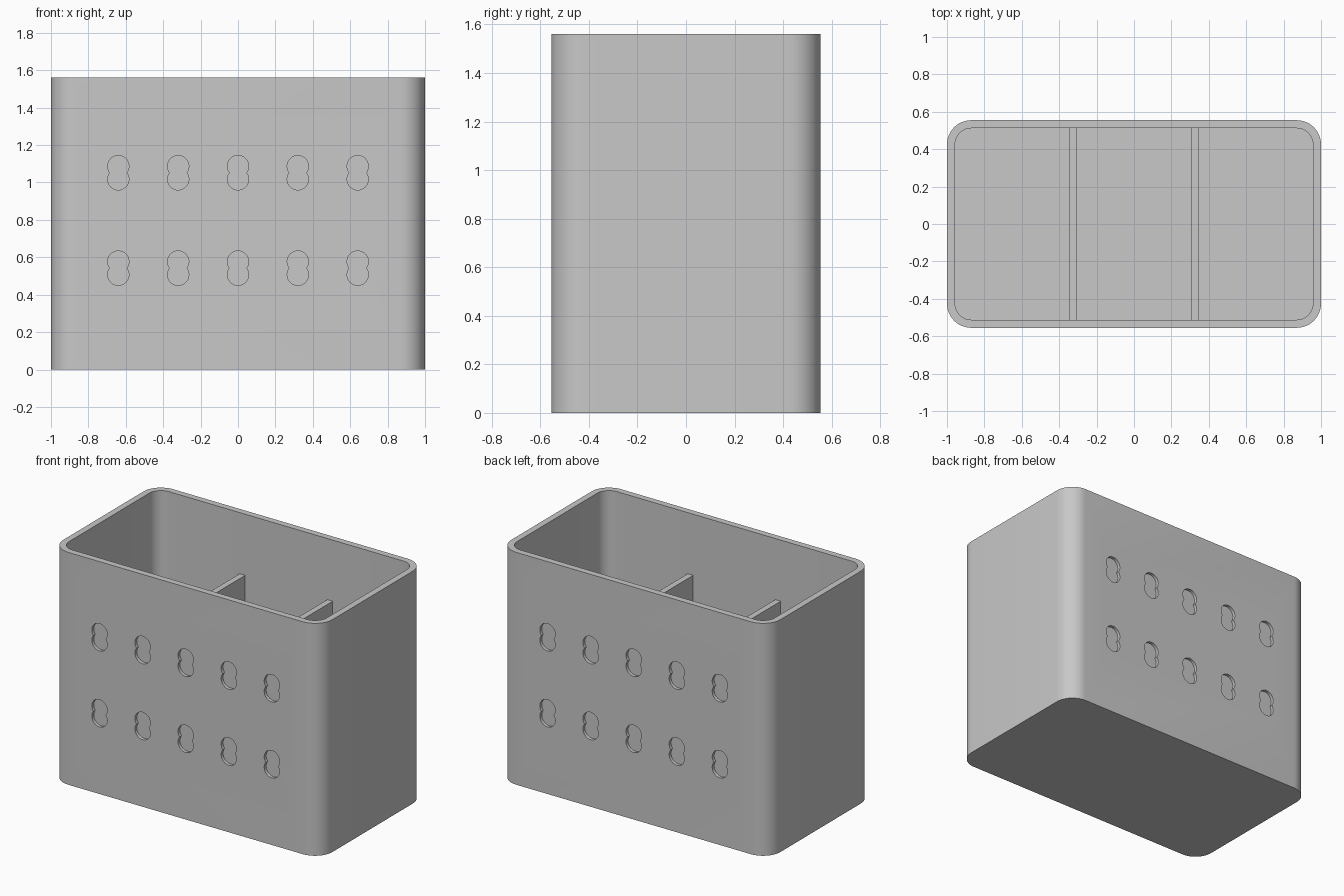
import bpy, bmesh
from math import pi, cos, sin, asin
from mathutils import Vector

old = bpy.data.objects.get("Cube")
if old:
    bpy.data.objects.remove(old, do_unlink=True)

WIDTH, DEPTH, HEIGHT = 2.0, 1.11, 1.56
WALL, RADIUS = 0.043, 0.13
RECESS = 0.021
DIVIDER_TOP = 1.15

grey = bpy.data.materials.new("plain_grey")
grey.use_nodes = True
grey.diffuse_color = (0.58, 0.58, 0.58, 1)
grey.node_tree.nodes["Principled BSDF"].inputs["Base Color"].default_value = (0.58, 0.58, 0.58, 1)


def arc(cx, cy, r, start, end, steps):
    angles = [start + (end - start) * i / steps for i in range(steps + 1)]
    return [(cx + r * cos(a), cy + r * sin(a)) for a in angles]


def rounded_rect(hx, hy, r):
    points = []
    for i, (sx, sy) in enumerate([(1, 1), (-1, 1), (-1, -1), (1, -1)]):
        points += arc(sx * (hx - r), sy * (hy - r), r, i * pi / 2, (i + 1) * pi / 2, 12)
    return points


def extrude(bm, points, direction):
    face = bm.faces.new([bm.verts.new(p) for p in points])
    result = bmesh.ops.extrude_face_region(bm, geom=[face])
    verts = [v for v in result["geom"] if isinstance(v, bmesh.types.BMVert)]
    bmesh.ops.translate(bm, verts=verts, vec=Vector(direction))


def make_object(name, bm):
    bmesh.ops.recalc_face_normals(bm, faces=bm.faces)
    mesh = bpy.data.meshes.new(name)
    bm.to_mesh(mesh)
    bm.free()
    mesh.materials.append(grey)
    obj = bpy.data.objects.new(name, mesh)
    bpy.context.collection.objects.link(obj)
    return obj


def prism(name, points, z0, z1):
    bm = bmesh.new()
    extrude(bm, [(x, y, z0) for x, y in points], (0, 0, z1 - z0))
    return make_object(name, bm)


def activate(obj):
    bpy.ops.object.select_all(action="DESELECT")
    obj.select_set(True)
    bpy.context.view_layer.objects.active = obj


def cut(obj, cutter):
    cutter.hide_render = True
    mod = obj.modifiers.new("cut", "BOOLEAN")
    mod.operation, mod.solver, mod.object = "DIFFERENCE", "EXACT", cutter
    activate(obj)
    bpy.ops.object.modifier_apply(modifier=mod.name)
    bpy.data.objects.remove(cutter, do_unlink=True)


# Open bin with rounded corners
body = prism("bin_body", rounded_rect(WIDTH / 2, DEPTH / 2, RADIUS), 0, HEIGHT)
hollow = prism("hollow_cutter",
               rounded_rect(WIDTH / 2 - WALL, DEPTH / 2 - WALL, RADIUS - WALL),
               WALL, HEIGHT + 0.2)
cut(body, hollow)

# Shallow keyhole recesses, two rows of five on the front and back
r, half_gap = 0.057, 0.035
notch = asin(half_gap / r)
bm = bmesh.new()
for side in (-1, 1):
    for z in (0.542, 1.052):
        for column in range(-2, 3):
            x = column * 0.32
            outline = arc(x, z + half_gap, r, -notch, pi + notch, 24)
            outline += arc(x, z - half_gap, r, pi - notch, 2 * pi + notch, 24)[1:-1]
            y = side * (DEPTH / 2 - RECESS)
            extrude(bm, [(px, y, pz) for px, pz in outline], (0, side * 0.1, 0))
cut(body, make_object("recess_cutter", bm))

activate(body)
bpy.ops.object.shade_smooth_by_angle(angle=pi / 6)

# Two low dividers across the inside
for name, side in (("left_divider", 1), ("right_divider", -1)):
    x, hy = side * 0.325, DEPTH / 2 - WALL + 0.005
    corners = [(x + sx * 0.02, sy * hy) for sx, sy in ((1, 1), (-1, 1), (-1, -1), (1, -1))]
    prism(name, corners, WALL - 0.01, DIVIDER_TOP)
